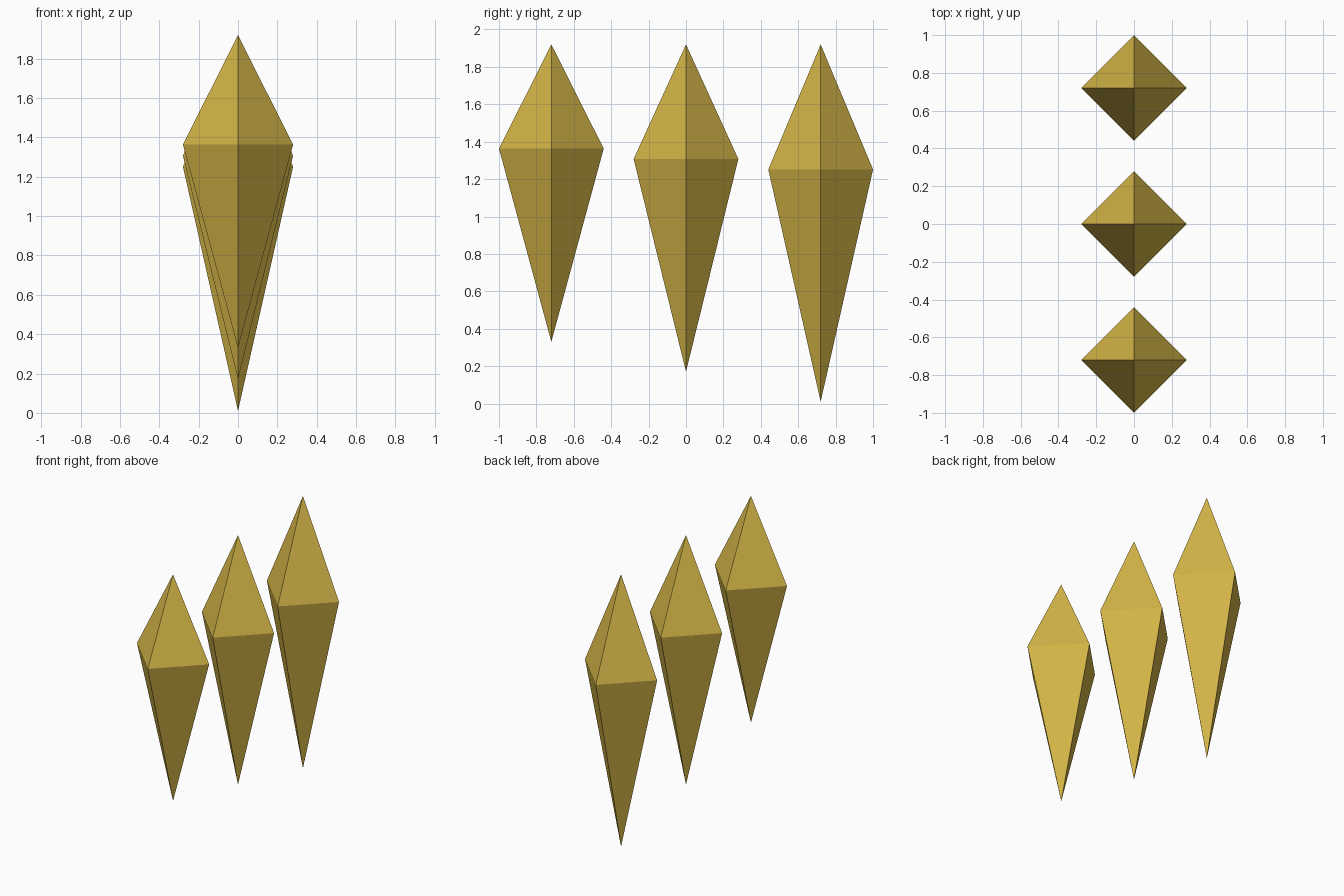
import bpy, bmesh, math

if "Cube" in bpy.data.objects:
    bpy.data.objects.remove(bpy.data.objects["Cube"])

TOP = 1.92        # shared height of the upper points
RADIUS = 0.28     # half width across the corners
WAIST = 0.35      # share of the height above the widest ring

gold = bpy.data.materials.new("gold")
gold.diffuse_color = (0.658, 0.462, 0.063, 1)
gold.use_nodes = True
gold.node_tree.nodes["Principled BSDF"].inputs["Base Color"].default_value = gold.diffuse_color


def crystal(name, y, bottom):
    """Four-sided double pyramid with its corners on the x and y axes."""
    waist = TOP - WAIST * (TOP - bottom)
    bm = bmesh.new()
    upper = bm.verts.new((0, 0, TOP))
    lower = bm.verts.new((0, 0, bottom))
    ring = [bm.verts.new((RADIUS * math.cos(i * math.pi / 2),
                          RADIUS * math.sin(i * math.pi / 2), waist))
            for i in range(4)]
    for i in range(4):
        a, b = ring[i], ring[(i + 1) % 4]
        bm.faces.new((a, b, upper))
        bm.faces.new((b, a, lower))
    mesh = bpy.data.meshes.new(name)
    bm.to_mesh(mesh)
    bm.free()
    mesh.materials.append(gold)
    obj = bpy.data.objects.new(name, mesh)
    obj.location.y = y
    bpy.context.collection.objects.link(obj)


# Row of three crystals, getting longer towards the back
crystal("short_crystal", -0.72, 0.33)
crystal("middle_crystal", 0, 0.17)
crystal("long_crystal", 0.72, 0.01)
